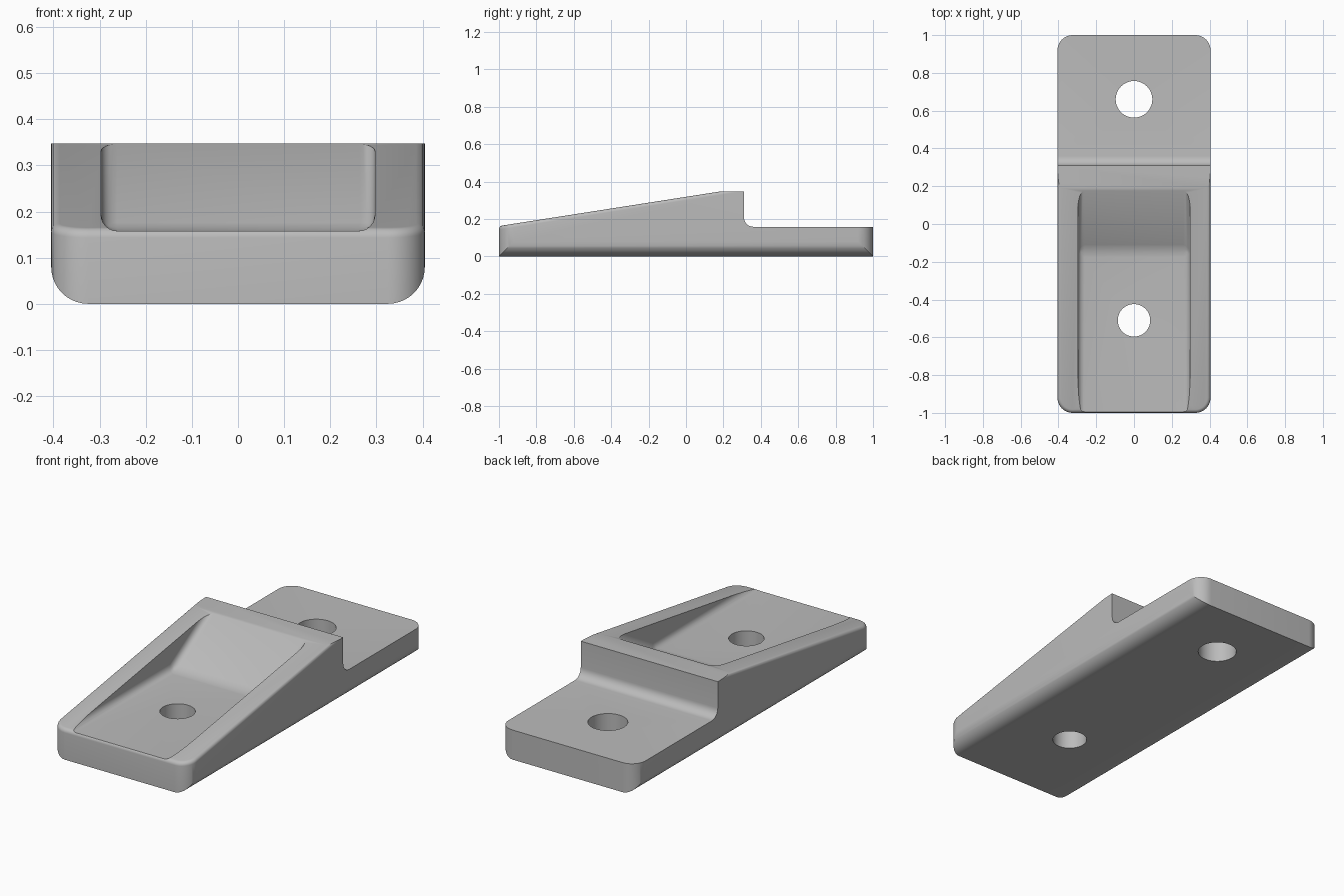
import bpy, bmesh, math
from mathutils import Vector

cube = bpy.data.objects.get("Cube")
if cube:
    bpy.data.objects.remove(cube, do_unlink=True)

WIDTH = 0.405       # half width of the bracket
FLOOR = 0.158       # height of the tab and the pocket floor
TOP = 0.348         # height of the crest

grey = bpy.data.materials.new("plain_grey")
grey.use_nodes = True
colour = (0.5, 0.5, 0.5, 1)
grey.diffuse_color = colour
grey.node_tree.nodes["Principled BSDF"].inputs["Base Color"].default_value = colour


def extrude_profile(points, half):
    """Solid from a side profile of (y, z) points, spanning -half..half in x."""
    bm = bmesh.new()
    face = bm.faces.new([bm.verts.new((-half, y, z)) for y, z in points])
    new = bmesh.ops.extrude_face_region(bm, geom=[face])["geom"]
    verts = [v for v in new if isinstance(v, bmesh.types.BMVert)]
    bmesh.ops.translate(bm, verts=verts, vec=(2 * half, 0, 0))
    bmesh.ops.recalc_face_normals(bm, faces=bm.faces)
    return bm


def round_edges(bm, edges, radius, segments):
    bmesh.ops.bevel(bm, geom=edges, offset=radius, segments=segments,
                    profile=0.5, affect='EDGES', clamp_overlap=True)
    bmesh.ops.recalc_face_normals(bm, faces=bm.faces)


def make_object(bm, name):
    mesh = bpy.data.meshes.new(name)
    bm.to_mesh(mesh)
    bm.free()
    mesh.materials.append(grey)
    obj = bpy.data.objects.new(name, mesh)
    bpy.context.collection.objects.link(obj)
    return obj


def cut(target, cutter):
    """Subtract the cutter and remove it."""
    mod = target.modifiers.new("cut", 'BOOLEAN')
    mod.operation = 'DIFFERENCE'
    mod.solver = 'EXACT'
    mod.object = cutter
    cutter.hide_render = True
    bpy.context.view_layer.objects.active = target
    bpy.ops.object.modifier_apply(modifier=mod.name)
    bpy.data.objects.remove(cutter, do_unlink=True)


# Body: wedge, crest, filleted step and flat tab
fillet = 0.05
step = [(0.31 + fillet * (1 - math.cos(a)), FLOOR + fillet * (1 - math.sin(a)))
        for a in [math.pi / 2 * (1 - i / 8) for i in range(9)]]
profile = [(-1, 0), (1, 0), (1, FLOOR)] + step + [(0.31, TOP), (0.19, TOP), (-1, 0.162)]
bm = extrude_profile(profile, WIDTH)

# Rounded upright corners at both ends
corners = [e for e in bm.edges
           if all(abs(abs(v.co.y) - 1) < 1e-4 for v in e.verts)
           and abs(e.verts[0].co.x - e.verts[1].co.x) < 1e-4]
round_edges(bm, corners, 0.08, 10)

# Softened rim of the ramp, except at the crest
ramp = max((f for f in bm.faces if f.normal.y < -0.1 and f.normal.z > 0.5),
           key=lambda f: f.calc_area())
rim = [e for e in ramp.edges if any(v.co.z < TOP - 1e-4 for v in e.verts)]
round_edges(bm, rim, 0.03, 6)
body = make_object(bm, "bracket_body")

# Pocket: level floor, sloped back and rounded inner corners
bm = extrude_profile([(-1.2, FLOOR), (-0.14, FLOOR), (0.436, 0.5), (-1.2, 0.5)], 0.297)
inner = [e for e in bm.edges
         if all(v.co.z < 0.49 or v.co.y > 0 for v in e.verts)
         and any(v.co.z < 0.2 for v in e.verts)
         and any(v.co.y > -1 for v in e.verts)]
round_edges(bm, inner, 0.035, 6)
cut(body, make_object(bm, "pocket_cutter"))

# Screw holes through the ramp and the tab
for y, radius in ((-0.51, 0.086), (0.66, 0.097)):
    bm = bmesh.new()
    bmesh.ops.create_cone(bm, cap_ends=True, segments=48, radius1=radius,
                          radius2=radius, depth=1)
    bmesh.ops.translate(bm, verts=bm.verts, vec=Vector((0, y, 0)))
    cut(body, make_object(bm, "hole_cutter"))

bpy.ops.object.select_all(action='DESELECT')
body.select_set(True)
bpy.context.view_layer.objects.active = body
bpy.ops.object.shade_smooth_by_angle(angle=math.radians(30))
